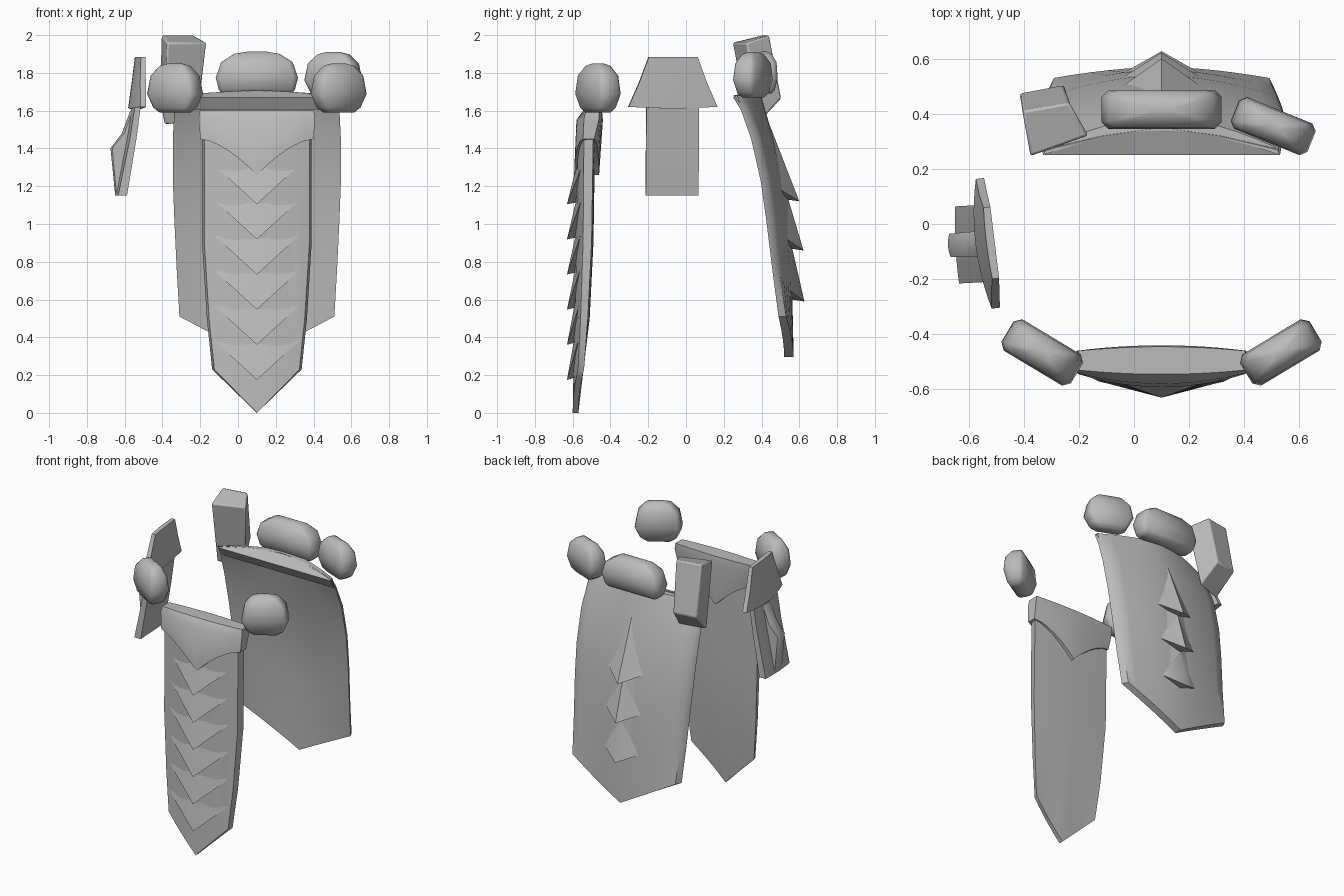
import bpy, bmesh, math
from mathutils import Matrix

if "Cube" in bpy.data.objects:
    bpy.data.objects.remove(bpy.data.objects["Cube"])

grey = bpy.data.materials.new("plain_grey")
grey.use_nodes = True
grey.diffuse_color = (0.5, 0.5, 0.5, 1)
grey.node_tree.nodes["Principled BSDF"].inputs["Base Color"].default_value = (0.5, 0.5, 0.5, 1)

CX = 0.1     # middle of the belt
SEG = 12     # columns across a plate


def finish(name, bm, matrix=Matrix(), angle=40):
    bmesh.ops.recalc_face_normals(bm, faces=bm.faces)
    mesh = bpy.data.meshes.new(name)
    bm.to_mesh(mesh)
    bm.free()
    mesh.transform(matrix)
    mesh.materials.append(grey)
    obj = bpy.data.objects.new(name, mesh)
    bpy.context.collection.objects.link(obj)
    bpy.ops.object.select_all(action='DESELECT')
    bpy.context.view_layer.objects.active = obj
    obj.select_set(True)
    bpy.ops.object.shade_smooth_by_angle(angle=math.radians(angle))
    return obj


def loft(name, rings, matrix=Matrix(), angle=40):
    """Skin closed rings and cap both ends."""
    bm = bmesh.new()
    rows = [[bm.verts.new(p) for p in ring] for ring in rings]
    n = len(rows[0])
    for a, b in zip(rows, rows[1:]):
        for i in range(n):
            j = (i + 1) % n
            bm.faces.new((a[i], a[j], b[j], b[i]))
    # caps as strips between the two halves of the ring
    for row in (rows[0], rows[-1]):
        for i in range(n // 2 - 1):
            bm.faces.new((row[i], row[i + 1], row[n - 2 - i], row[n - 1 - i]))
    return finish(name, bm, matrix, angle)


def plate(name, rows, matrix, power=1.0, bevel=0.0, bow=2.0, angle=50):
    """Curved plate; row = edge z, middle z, half width,
    edge front y, edge back y, middle front y, middle back y.
    A positive bevel narrows the back face, a negative one the front face."""
    us = [2 * i / SEG - 1 for i in range(SEG + 1)]
    rings = []
    for ze, zm, hw, ef, eb, mf, mb in rows:
        def point(u, w, e, m):
            return (u * w, e + (m - e) * (1 - abs(u) ** bow),
                    ze + (zm - ze) * (1 - abs(u)) ** power)
        front, back = hw + min(bevel, 0), hw - max(bevel, 0)
        rings.append([point(u, front, ef, mf) for u in us]
                     + [point(u, back, eb, mb) for u in reversed(us)])
    return loft(name, rings, matrix, angle)


def scale(name, z, tip, low, high, half, rise, height):
    """Chevron scale whose lower point stands off the plate;
    low and high = (middle y, side y) at its foot and top, sides sunk in the plate."""
    bm = bmesh.new()
    a = bm.verts.new((CX, tip, z))
    b = bm.verts.new((CX, low[0], z + 0.01))
    t = bm.verts.new((CX, high[0], z + height))
    for s in (-1, 1):
        e = bm.verts.new((CX + s * half, low[1], z + rise))
        u = bm.verts.new((CX + s * half, high[1], z + rise + height))
        for f in ((a, e, t), (e, u, t), (a, b, e), (b, t, e)):
            bm.faces.new(f)
    return finish(name, bm, angle=50)


def pouch(name, loc, half, depth, height, turn, base=0.55):
    """Rounded pouch from chamfered rectangles stacked in height."""
    rings = []
    for f, w, d in ((0, base, 0.55), (0.1, (1 + base) / 2, 0.8), (0.38, 1, 1),
                    (0.75, 0.87, 0.92), (0.95, 0.55, 0.55), (1, 0.25, 0.25)):
        w, d, c = w * half, d * depth, 0.35 * d * depth
        corner = [(-w, -d + c), (-w + c, -d), (w - c, -d), (w, -d + c)]
        ring = corner + [(x, -y) for x, y in reversed(corner)]
        rings.append([(x, y, f * height) for x, y in ring])
    m = Matrix.Translation(loc) @ Matrix.Rotation(math.radians(turn), 4, 'Z')
    return loft(name, rings, m, 60)


middle = Matrix.Translation((CX, 0, 0))

# front hanging plate with its collar
plate("front_plate", [
    (1.52, 1.52, 0.29, -0.54, -0.49, -0.575, -0.48),
    (0.90, 0.90, 0.29, -0.545, -0.50, -0.583, -0.49),
    (0.50, 0.50, 0.265, -0.558, -0.52, -0.59, -0.51),
    (0.23, 0.0, 0.237, -0.572, -0.54, -0.60, -0.57)], middle, bevel=-0.012)
plate("front_collar", [
    (1.60, 1.60, 0.302, -0.53, -0.46, -0.545, -0.445),
    (1.56, 1.55, 0.308, -0.54, -0.46, -0.58, -0.44),
    (1.45, 1.26, 0.30, -0.545, -0.485, -0.592, -0.46)], middle, power=1.6)
for i in range(6):
    lean = 0.004 * i
    scale(f"front_scale_{i + 1}", 1.105 - 0.186 * i, -0.63, (-0.575 - lean, -0.551 - lean),
          (-0.583 - lean * 0.7, -0.549 - lean), 0.225, 0.205, 0.188)

# back hanging plate, its top band and spine scales
plate("back_plate", [
    (1.68, 1.71, 0.43, 0.25, 0.28, 0.34, 0.39),
    (1.60, 1.60, 0.437, 0.292, 0.325, 0.365, 0.42),
    (1.45, 1.45, 0.445, 0.345, 0.385, 0.41, 0.465),
    (1.23, 1.23, 0.445, 0.395, 0.435, 0.455, 0.51),
    (1.02, 1.02, 0.437, 0.425, 0.465, 0.49, 0.54),
    (0.75, 0.75, 0.424, 0.458, 0.495, 0.51, 0.56),
    (0.51, 0.295, 0.41, 0.49, 0.53, 0.52, 0.57)], middle, bevel=0.02, bow=1.7)
band = []
for x, back, top in ((-0.425, 0.27, 1.683), (-0.21, 0.32, 1.698), (0, 0.35, 1.71),
                     (0.21, 0.32, 1.698), (0.425, 0.27, 1.683)):
    band.append([(x, 0.25, 1.67), (x, 0.29, 1.605), (x, back + 0.03, 1.605), (x, back, top)])
loft("back_band", band, middle, 20)
scale("back_scale_1", 1.12, 0.60, (0.53, 0.505), (0.445, 0.39), 0.135, 0.06, 0.40)
scale("back_scale_2", 0.86, 0.622, (0.55, 0.535), (0.542, 0.49), 0.135, 0.06, 0.27)
scale("back_scale_3", 0.59, 0.627, (0.56, 0.55), (0.565, 0.525), 0.135, 0.06, 0.27)

# pouches round the belt
for side, label in ((-1, "right"), (1, "left")):
    pouch(f"front_{label}_pouch", (CX + side * 0.433, -0.466, 1.59), 0.147, 0.066, 0.26, side * 31)
pouch("back_middle_pouch", (CX, 0.415, 1.69), 0.218, 0.07, 0.222, 0, 0.85)
pouch("back_left_pouch", (0.505, 0.355, 1.67), 0.15, 0.062, 0.24, -22)

# tilted box at the back right, its underside sloping up to the rear
case = loft("back_right_case", [
    [(-0.39, 0.33, 1.525), (-0.215, 0.385, 1.535), (-0.255, 0.505, 1.665), (-0.415, 0.475, 1.66)],
    [(-0.375, 0.245, 1.96), (-0.165, 0.32, 1.96), (-0.235, 0.44, 2.0), (-0.405, 0.41, 2.0)]])
soft = case.modifiers.new("soft_edges", 'BEVEL')
soft.width = 0.01
soft.segments = 2

# hip guard on the right side
hip = Matrix.Translation((-0.53, -0.07, 0)) @ Matrix.Rotation(math.radians(-83), 4, 'Z')
plate("hip_guard_top", [
    (1.885, 1.885, 0.13, 0.0, 0.025, -0.005, 0.025),
    (1.75, 1.75, 0.18, -0.01, 0.02, -0.025, 0.025),
    (1.62, 1.61, 0.237, -0.015, 0.015, -0.045, 0.02)], hip)
flat_hip = Matrix.Translation((-0.53, -0.07, 0)) @ Matrix.Rotation(math.radians(-87), 4, 'Z')
plate("hip_guard_blade", [
    (1.64, 1.64, 0.14, -0.02, 0.01, -0.03, 0.01),
    (1.45, 1.45, 0.14, -0.05, -0.015, -0.06, -0.015),
    (1.15, 1.15, 0.14, -0.112, -0.065, -0.118, -0.065)], flat_hip)
plate("hip_guard_ridge", [
    (1.60, 1.60, 0.045, -0.03, 0.0, -0.04, 0.0),
    (1.48, 1.48, 0.045, -0.075, -0.03, -0.085, -0.03),
    (1.40, 1.40, 0.042, -0.138, -0.04, -0.145, -0.04),
    (1.15, 1.15, 0.042, -0.115, -0.08, -0.12, -0.08)], flat_hip)
